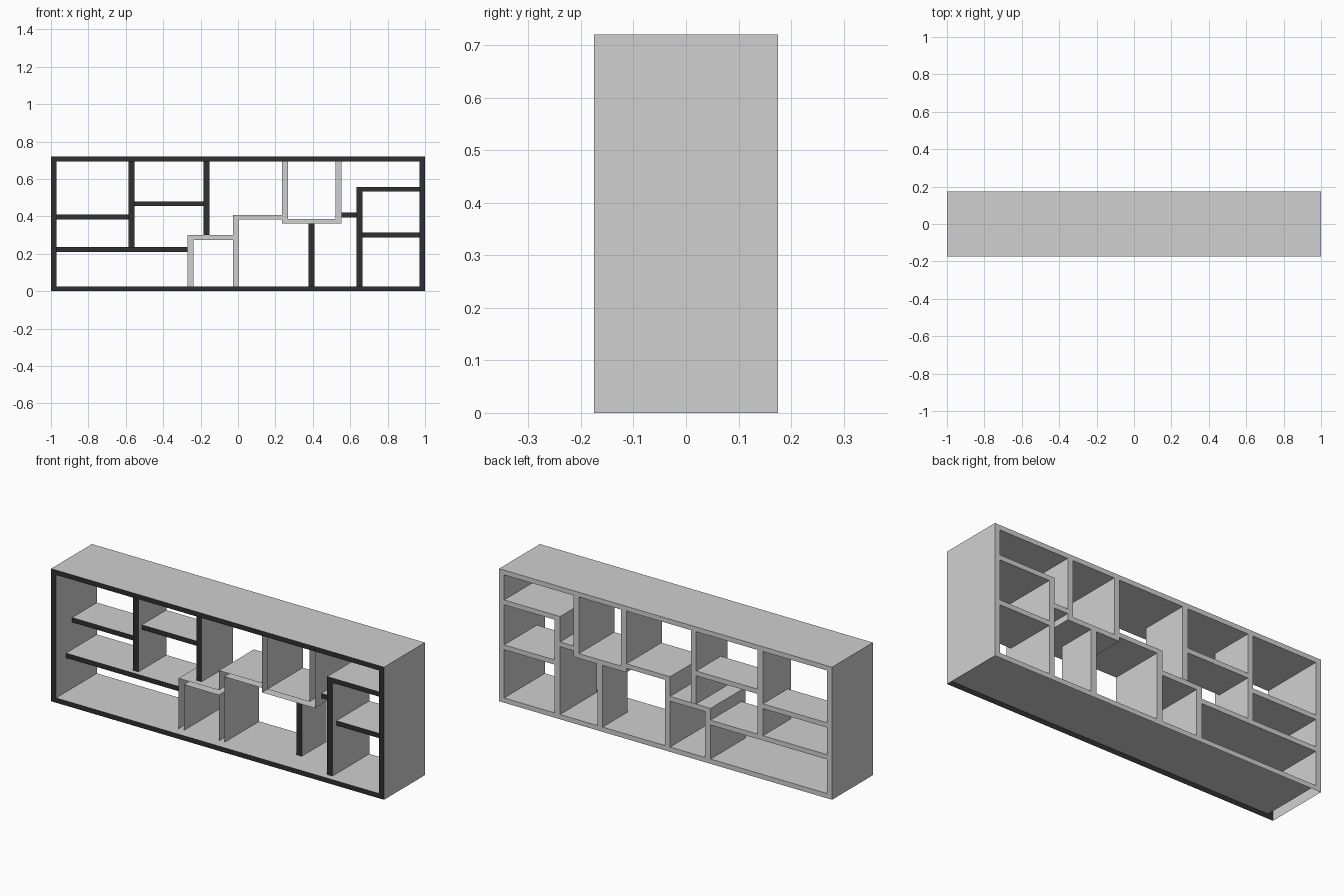
import bpy, bmesh

cube = bpy.data.objects.get("Cube")
if cube:
    bpy.data.objects.remove(cube, do_unlink=True)

W, D, H = 1.0, 0.175, 0.72      # half width, half depth, height
V, T = 0.032, 0.026             # upright and shelf thickness


def material(name, rgb):
    m = bpy.data.materials.new(name)
    m.use_nodes = True
    m.diffuse_color = (*rgb, 1)
    m.node_tree.nodes["Principled BSDF"].inputs["Base Color"].default_value = (*rgb, 1)
    return m


GREY = material("light grey board", (0.63, 0.63, 0.63))
DARK = material("charcoal edge", (0.028, 0.029, 0.028))


def finish(name, bm):
    """Paint front-facing edges charcoal and link the object."""
    bm.normal_update()
    for f in bm.faces:
        f.material_index = 1 if f.normal.y < -0.9 else 0
    mesh = bpy.data.meshes.new(name)
    bm.to_mesh(mesh)
    bm.free()
    mesh.materials.append(GREY)
    mesh.materials.append(DARK)
    obj = bpy.data.objects.new(name, mesh)
    bpy.context.collection.objects.link(obj)


def prism(name, outline, recess, open_front=False):
    """Extrude a counter-clockwise x-z outline from the recessed front to the back."""
    bm = bmesh.new()
    front = [bm.verts.new((x, recess - D, z)) for x, z in outline]
    back = [bm.verts.new((x, D, z)) for x, z in outline]
    if not open_front:
        bm.faces.new(front)
    bm.faces.new(back[::-1])
    for i in range(len(front)):
        j = (i + 1) % len(front)
        bm.faces.new((front[j], front[i], back[i], back[j]))
    finish(name, bm)


def board(name, x0, x1, z0, z1, recess):
    prism(name, [(x0, z0), (x1, z0), (x1, z1), (x0, z1)], recess)


def rectangle(bm, inset_x, inset_z, y):
    a, b = W - inset_x, H - inset_z
    return [bm.verts.new((x, y, z)) for x, z in
            ((-a, inset_z), (a, inset_z), (a, b), (-a, b))]


# Outer frame: a rectangular ring, open underneath
bm = bmesh.new()
of, inf = rectangle(bm, 0, 0, -D), rectangle(bm, 0.03, T, -D)
ob, inb = rectangle(bm, 0, 0, D), rectangle(bm, 0.03, T, D)
for i in range(4):
    j = (i + 1) % 4
    bm.faces.new((of[i], of[j], inf[j], inf[i]))
    bm.faces.new((ob[j], ob[i], inb[i], inb[j]))
    bm.faces.new((inf[i], inf[j], inb[j], inb[i]))
    if i > 0:
        bm.faces.new((of[j], of[i], ob[i], ob[j]))
finish("outer_frame", bm)

# Uprights: name, left edge, bottom, top, recess
top = H - T
for name, x, z0, z1, r in (
        ("left_upright", -0.585, 0.237, top, 0.11),
        ("middle_upright", -0.184, 0.302, top, 0.08),
        ("lower_upright", 0.378, T, 0.361, 0.137)):
    board(name, x, x + V, z0, z1, r)

# Shelves: name, left end, right end, bottom, recess
for name, x0, x1, z, r in (
        ("long_low_shelf", -0.97, -0.27, 0.211, 0.085),
        ("left_shelf", -0.97, -0.585, 0.384, 0.137),
        ("upper_shelf", -0.553, -0.184, 0.455, 0.14),
        ("bridge_shelf", 0.553, 0.634, 0.394, 0.1),
        ("right_shelf", 0.666, 0.97, 0.288, 0.068)):
    board(name, x0, x1, z, z + T, r)

# Corner unit at the right: upright and top in one piece
prism("corner_unit", [(0.634, T), (0.666, T), (0.666, 0.532), (0.97, 0.532),
                      (0.97, 0.558), (0.634, 0.558)], 0.035)

# Stepped and hanging units: hollow boards with open front edges
prism("stepped_unit", [(-0.27, T), (-0.238, T), (-0.238, 0.275), (-0.027, 0.275),
                       (-0.027, T), (0.005, T), (0.005, 0.383), (0.235, 0.383),
                       (0.235, 0.408), (-0.027, 0.408), (-0.027, 0.301),
                       (-0.27, 0.301)], 0.05, open_front=True)
prism("hanging_unit", [(0.235, 0.361), (0.553, 0.361), (0.553, top), (0.521, top),
                       (0.521, 0.387), (0.267, 0.387), (0.267, top),
                       (0.235, top)], 0.045, open_front=True)
